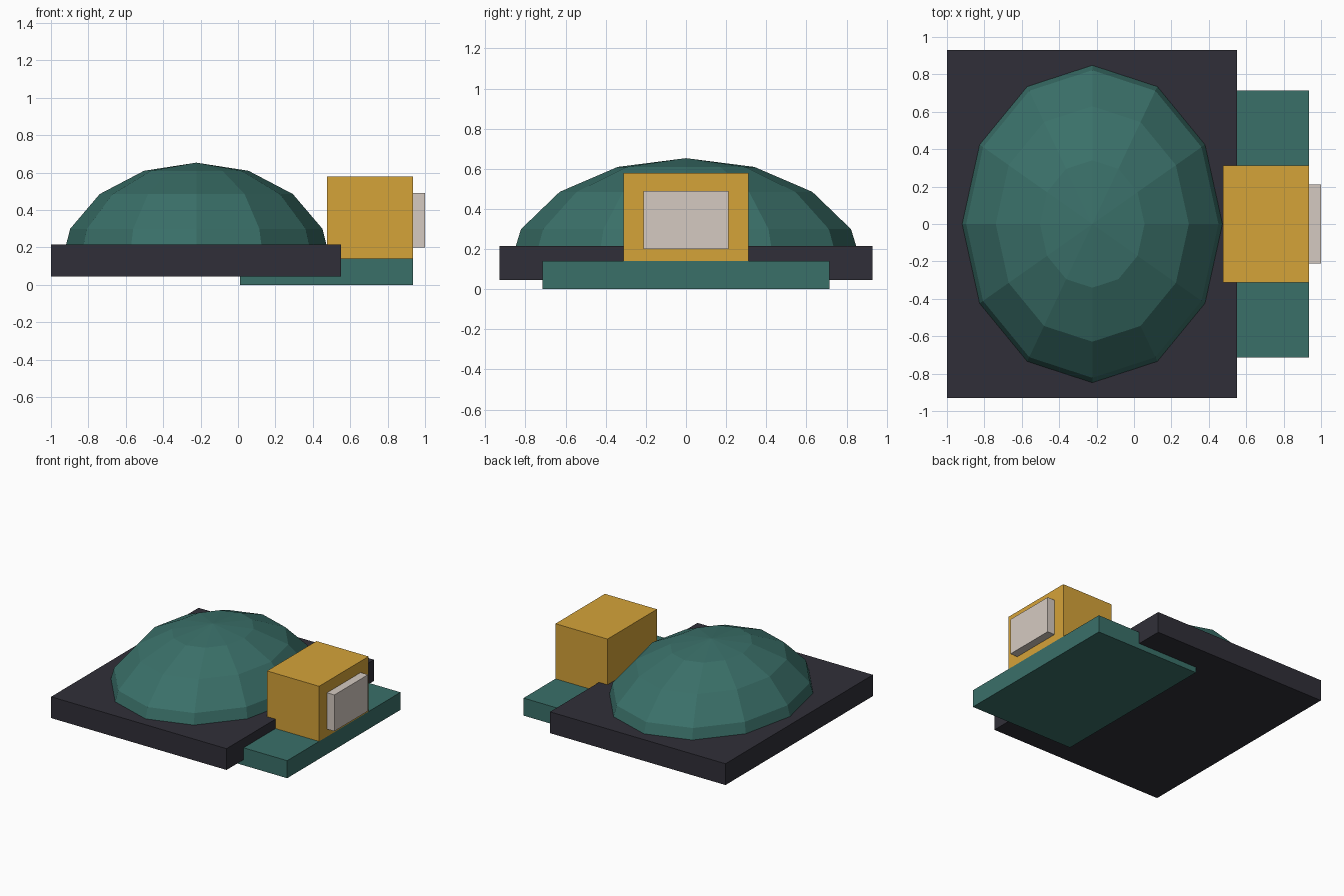
import bpy, bmesh
from mathutils import Matrix

if "Cube" in bpy.data.objects:
    bpy.data.objects.remove(bpy.data.objects["Cube"])


def material(name, rgb):
    m = bpy.data.materials.new(name)
    lin = [((c / 255 + 0.055) / 1.055) ** 2.4 for c in rgb]
    m.diffuse_color = (*lin, 1)
    m.use_nodes = True
    m.node_tree.nodes["Principled BSDF"].inputs["Base Color"].default_value = m.diffuse_color
    return m


teal = material("teal", (58, 112, 105))
charcoal = material("charcoal", (48, 47, 56))
ochre = material("ochre", (213, 163, 57))
pale = material("pale grey", (213, 202, 193))


def add_object(name, bm, mat):
    mesh = bpy.data.meshes.new(name)
    bm.to_mesh(mesh)
    bm.free()
    mesh.materials.append(mat)
    ob = bpy.data.objects.new(name, mesh)
    bpy.context.collection.objects.link(ob)
    return ob


def box(name, x, half_y, z, mat):
    """Box spanning x and z ranges, symmetric in y."""
    bm = bmesh.new()
    place = Matrix.Translation(((x[0] + x[1]) / 2, 0, (z[0] + z[1]) / 2))
    size = Matrix.Diagonal((x[1] - x[0], 2 * half_y, z[1] - z[0], 1))
    bmesh.ops.create_cube(bm, size=1, matrix=place @ size)
    return add_object(name, bm, mat)


# Slabs
box("base_slab", (-1.0, 0.55), 0.93, (0.045, 0.215), charcoal)
box("side_tray", (0.01, 0.935), 0.715, (0.0, 0.14), teal)

# Block with a raised panel on its outer face
box("block", (0.475, 0.935), 0.312, (0.14, 0.58), ochre)
box("block_panel", (0.92, 1.0), 0.212, (0.2, 0.49), pale)

# Faceted oval dome: upper half of a stretched sphere, sunk into the slab
bm = bmesh.new()
bmesh.ops.create_uvsphere(bm, u_segments=12, v_segments=8, radius=1)
bmesh.ops.delete(bm, geom=[v for v in bm.verts if v.co.z < -0.01], context='VERTS')
bmesh.ops.holes_fill(bm, edges=[e for e in bm.edges if e.is_boundary], sides=0)
bmesh.ops.recalc_face_normals(bm, faces=bm.faces)
bm.transform(Matrix.Translation((-0.223, 0, 0.08)) @ Matrix.Diagonal((0.73, 0.89, 0.573, 1)))
add_object("dome", bm, teal)
